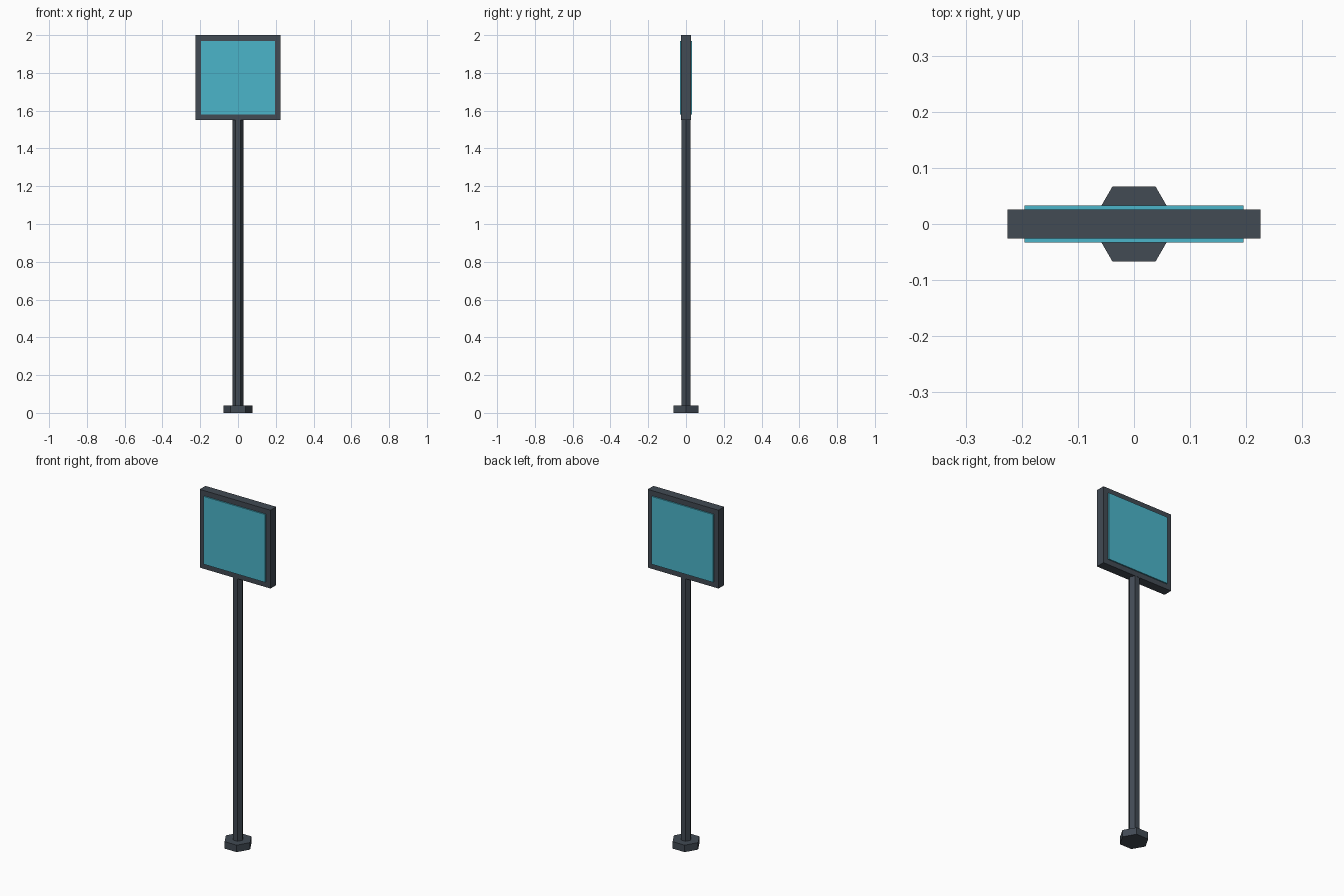
import bpy
import bmesh
from mathutils import Matrix, Vector

if "Cube" in bpy.data.objects:
    bpy.data.objects.remove(bpy.data.objects["Cube"])


def material(name, color):
    m = bpy.data.materials.new(name)
    m.diffuse_color = color
    m.use_nodes = True
    m.node_tree.nodes["Principled BSDF"].inputs["Base Color"].default_value = m.diffuse_color
    return m


metal = material("dark_metal", (0.054, 0.069, 0.088, 1.0))
glass = material("teal_panel", (0.07, 0.46, 0.59, 0.9))


def add_object(name, bm, mat):
    bmesh.ops.recalc_face_normals(bm, faces=bm.faces)
    mesh = bpy.data.meshes.new(name)
    bm.to_mesh(mesh)
    bm.free()
    mesh.materials.append(mat)
    obj = bpy.data.objects.new(name, mesh)
    bpy.context.collection.objects.link(obj)
    return obj


def hex_prism(name, radius, z0, z1, mat):
    # six sides, corners on the x axis
    bm = bmesh.new()
    bmesh.ops.create_circle(bm, cap_ends=True, segments=6, radius=radius)
    bmesh.ops.rotate(bm, verts=bm.verts, matrix=Matrix.Rotation(1.5707963, 3, 'Z'))
    bmesh.ops.translate(bm, verts=bm.verts, vec=(0, 0, z0))
    r = bmesh.ops.extrude_face_region(bm, geom=bm.faces[:])
    top = [v for v in r["geom"] if isinstance(v, bmesh.types.BMVert)]
    bmesh.ops.translate(bm, verts=top, vec=(0, 0, z1 - z0))
    if not any(all(abs(v.co.z - z0) < 1e-6 for v in f.verts) for f in bm.faces):
        bmesh.ops.holes_fill(bm, edges=bm.edges[:])
    return add_object(name, bm, mat)


# base and pole
hex_prism("base", 0.077, 0.0, 0.04, metal)
hex_prism("pole", 0.029, 0.04, 1.55, metal)

# square frame: a ring profile extruded through its depth
CZ, OUT, INN, DEPTH = 1.775, 0.225, 0.195, 0.026
corners = [(-1, -1), (1, -1), (1, 1), (-1, 1)]
bm = bmesh.new()
rings = [[bm.verts.new((sx * r, y, CZ + sz * r)) for sx, sz in corners]
         for r, y in ((OUT, -DEPTH), (OUT, DEPTH), (INN, DEPTH), (INN, -DEPTH))]
for k in range(4):
    a, b = rings[k], rings[(k + 1) % 4]
    for i in range(4):
        j = (i + 1) % 4
        bm.faces.new((a[i], a[j], b[j], b[i]))
add_object("sign_frame", bm, metal)

# panel slab standing slightly proud of the frame on both sides
bm = bmesh.new()
bmesh.ops.create_cube(bm, size=2)
bmesh.ops.scale(bm, verts=bm.verts, vec=Vector((INN, 0.033, INN)))
bmesh.ops.translate(bm, verts=bm.verts, vec=(0, 0, CZ))
add_object("sign_panel", bm, glass)
